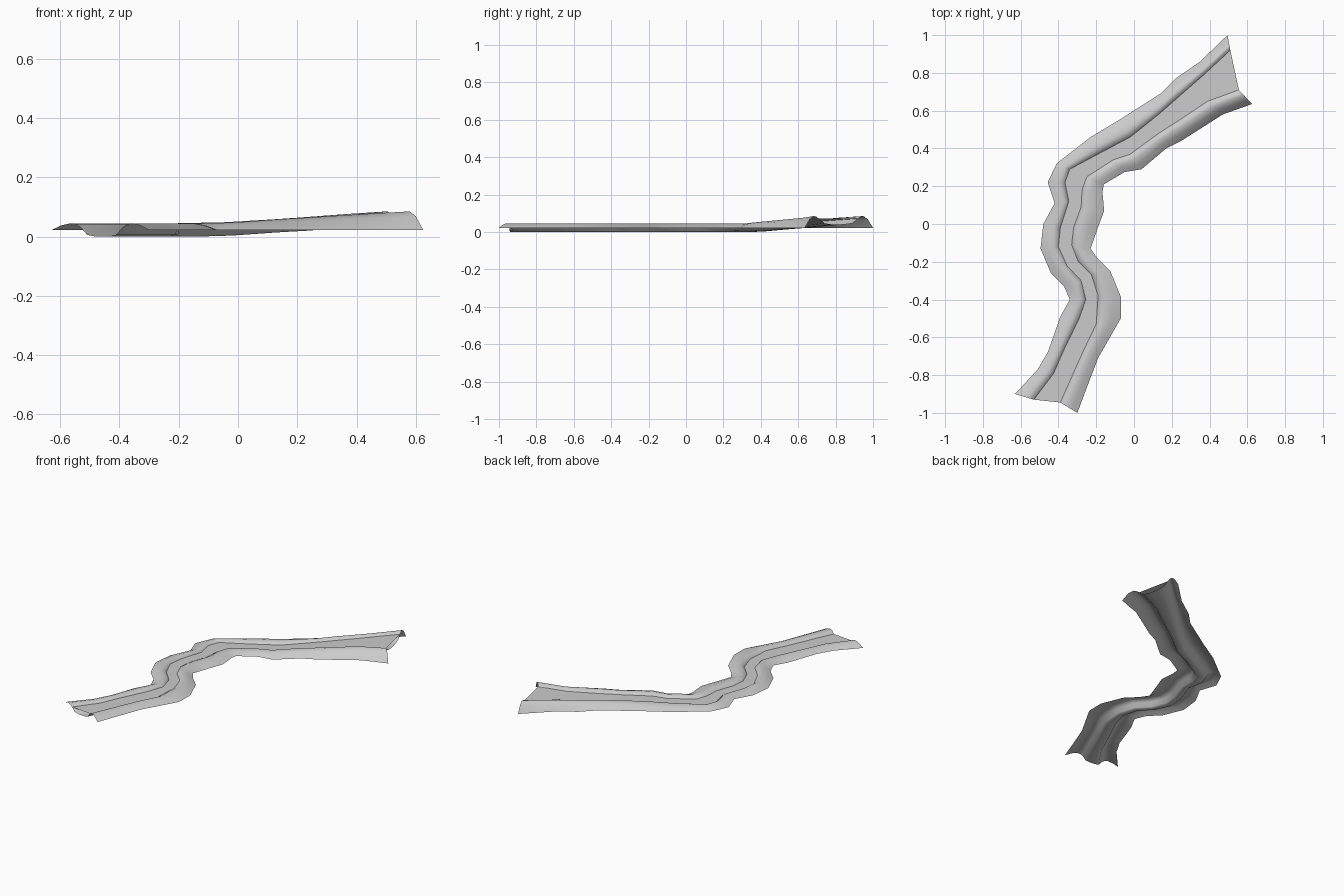
import bpy
from mathutils import Vector

if "Cube" in bpy.data.objects:
    bpy.data.objects.remove(bpy.data.objects["Cube"])

# Plan outlines of the stream, far end to near end
outer_left = [(.495, 1.0), (.35, .86), (.22, .77), (.14, .69), (-.08, .55), (-.23, .46),
              (-.41, .32), (-.457, .22), (-.42, .11), (-.48, 0), (-.495, -.13), (-.44, -.26),
              (-.37, -.33), (-.34, -.4), (-.39, -.49), (-.455, -.675), (-.51, -.77), (-.63, -.9)]
water_left = [(.51, .92), (.37, .79), (.21, .65), (.13, .58), (-.02, .46), (-.19, .37),
              (-.34, .29), (-.365, .22), (-.345, .12), (-.39, -.02), (-.4, -.12), (-.355, -.22),
              (-.28, -.3), (-.255, -.4), (-.29, -.5), (-.375, -.675), (-.425, -.79), (-.53, -.93)]
water_right = [(.555, .71), (.39, .65), (.24, .55), (.13, .48), (-.02, .37), (-.11, .34),
               (-.25, .25), (-.275, .18), (-.28, .09), (-.32, -.02), (-.33, -.11), (-.295, -.2),
               (-.225, -.27), (-.19, -.38), (-.2, -.53), (-.27, -.675), (-.33, -.81), (-.39, -.945)]
outer_right = [(.625, .635), (.47, .58), (.25, .44), (.17, .4), (.04, .29), (-.05, .275),
               (-.16, .21), (-.167, .17), (-.158, .07), (-.195, -.03), (-.23, -.13), (-.195, -.18),
               (-.125, -.25), (-.068, -.39), (-.07, -.5), (-.19, -.71), (-.24, -.84), (-.3, -1.0)]

BASE, CREST, WATER = .022, .045, .031


def point(a, b, t, z):
    p = Vector(a).lerp(Vector(b), t)
    return (p.x, p.y, z)


def loft(name, rows, angle):
    n = len(rows[0])
    verts = [p for row in rows for p in row]
    faces = [(i * n + j, (i + 1) * n + j, (i + 1) * n + j + 1, i * n + j + 1)
             for i in range(len(rows) - 1) for j in range(n - 1)]
    mesh = bpy.data.meshes.new(name)
    mesh.from_pydata(verts, [], faces)
    mesh.update()
    ob = bpy.data.objects.new(name, mesh)
    bpy.context.collection.objects.link(ob)
    bpy.context.view_layer.objects.active = ob
    ob.select_set(True)
    bpy.ops.object.shade_smooth_by_angle(angle=angle)
    ob.select_set(False)
    return ob


bank_rows, water_rows = [], []
for lo, li, ri, ro in zip(outer_left, water_left, water_right, outer_right):
    # The channel climbs towards the far end while the outer edges stay level
    up = .04 * max(0, min(1, (li[0] + .07) / .57))
    bank_rows.append([
        (*lo, BASE),
        point(lo, li, .35, .038 + up * .75),
        point(lo, li, .65, CREST + up),
        point(lo, li, .82, CREST - .003 + up),
        point(lo, li, 1, WATER + up),
        point(li, ri, .15, .006 + up),
        point(li, ri, .35, up),
        point(li, ri, .65, up),
        point(li, ri, .85, .006 + up),
        point(li, ri, 1, WATER + up),
        point(ri, ro, .18, CREST - .003 + up),
        point(ri, ro, .35, CREST + up),
        point(ri, ro, .65, .038 + up * .75),
        (*ro, BASE)])
    water_rows.append([(*li, WATER + up), (*ri, WATER + up)])

# Banks and bed as one open shell, with the water sheet inside
loft("stream_banks_and_bed", bank_rows, 1.0)
loft("water_surface", water_rows, 0.6)
